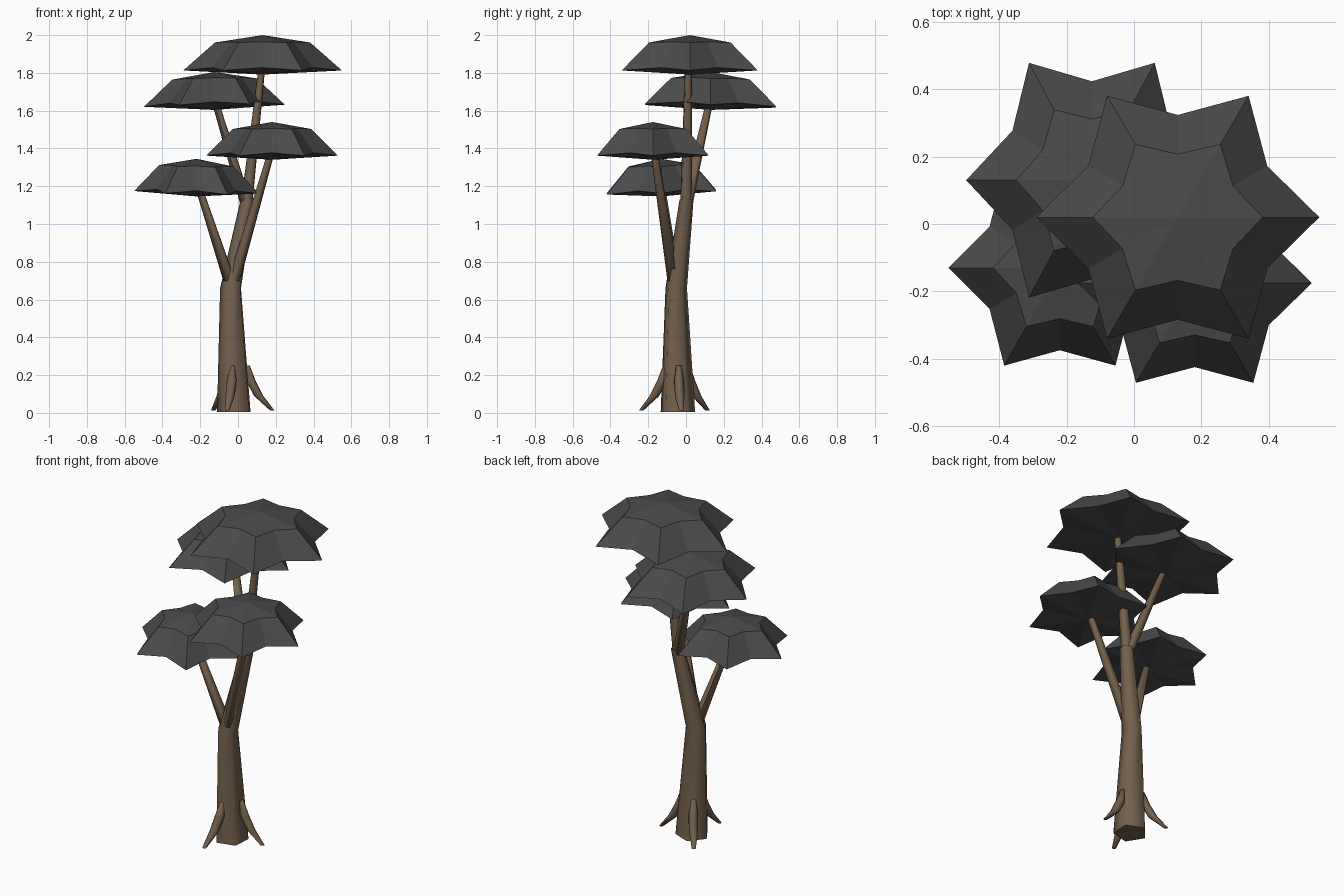
import bpy, bmesh, math
from mathutils import Vector

if "Cube" in bpy.data.objects:
    bpy.data.objects.remove(bpy.data.objects["Cube"])


def material(name, rgb):
    m = bpy.data.materials.new(name)
    m.diffuse_color = (*rgb, 1)
    m.use_nodes = True
    m.node_tree.nodes["Principled BSDF"].inputs["Base Color"].default_value = m.diffuse_color
    return m


BARK = material("brown_bark", (0.175, 0.118, 0.074))
LEAF = material("dark_grey_leaves", (0.07, 0.07, 0.07))


def finish(name, bm, mat, smooth):
    bmesh.ops.recalc_face_normals(bm, faces=bm.faces)
    me = bpy.data.meshes.new(name)
    bm.to_mesh(me)
    bm.free()
    me.materials.append(mat)
    ob = bpy.data.objects.new(name, me)
    bpy.context.collection.objects.link(ob)
    if smooth:
        bpy.ops.object.select_all(action='DESELECT')
        ob.select_set(True)
        bpy.context.view_layer.objects.active = ob
        bpy.ops.object.shade_smooth_by_angle(angle=math.radians(75))


def bridge(bm, a, b):
    n = len(a)
    for i in range(n):
        bm.faces.new((a[i], a[(i + 1) % n], b[(i + 1) % n], b[i]))


def limb(name, path, sides=5, turn=-40):
    """Tapered tube through (x, y, z, radius) points, with horizontal rings."""
    bm = bmesh.new()
    rings = []
    for x, y, z, r in path:
        ring = []
        for i in range(sides):
            a = math.radians(turn) + i * math.tau / sides
            ring.append(bm.verts.new((x + r * math.cos(a), y + r * math.sin(a), z)))
        rings.append(ring)
    for a, b in zip(rings, rings[1:]):
        bridge(bm, a, b)
    bm.faces.new(rings[0])
    bm.faces.new(rings[-1])
    finish(name, bm, BARK, True)


def canopy(name, centre, rx, ry, apex, rim, tilt=(0, 0)):
    """Six-pointed star dome: apex, shoulder ring, rim ring, shallow underside."""
    bm = bmesh.new()
    cx, cy = centre
    h = apex - rim

    def ring(tip, valley, z_tip, z_valley):
        out = []
        for i in range(12):
            a = i * math.tau / 12
            k, z = (tip, z_tip) if i % 2 == 0 else (valley, z_valley)
            dx, dy = rx * k * math.cos(a), ry * k * math.sin(a)
            out.append(bm.verts.new((cx + dx, cy + dy, z + tilt[0] * dx + tilt[1] * dy)))
        return out

    shoulder = ring(0.6, 0.45, apex - 0.21 * h, apex - 0.19 * h)
    edge = ring(1.0, 0.73, rim, rim + 0.015)
    bridge(bm, shoulder, edge)
    top = bm.verts.new((cx, cy, apex))
    low = bm.verts.new((cx, cy, rim - 0.022))
    for i in range(12):
        j = (i + 1) % 12
        bm.faces.new((top, shoulder[i], shoulder[j]))
        bm.faces.new((low, edge[j], edge[i]))
    finish(name, bm, LEAF, False)


# Trunk
limb("trunk", [(-0.015, -0.045, 0.005, 0.096), (-0.035, -0.053, 0.66, 0.06),
               (0.053, 0.002, 1.13, 0.039)])

# Branches, each ending inside its canopy
limb("top_branch", [(0.045, 0.0, 1.08, 0.034), (0.128, 0.012, 1.83, 0.019)])
limb("back_left_branch", [(0.05, 0.0, 1.09, 0.034), (-0.12, 0.125, 1.65, 0.02)])
limb("front_right_branch", [(-0.03, -0.06, 0.66, 0.036), (0.18, -0.17, 1.39, 0.02)])
limb("left_branch", [(-0.03, -0.055, 0.66, 0.036), (-0.205, -0.13, 1.19, 0.021)])

# Roots flaring out of the trunk base
BASE = Vector((-0.015, -0.045))
for i, tip in enumerate([(0.19, -0.025), (-0.125, 0.105), (-0.055, -0.225)]):
    d = (Vector(tip) - BASE).normalized()
    pts = []
    for dist, z, r in [(0.065, 0.25, 0.014), (0.083, 0.17, 0.027),
                       (0.125, 0.09, 0.026), (0.198, 0.012, 0.012)]:
        p = BASE + d * dist
        pts.append((p.x, p.y, z, r))
    limb("root_%d" % (i + 1), pts, sides=6)

# Leaf canopies
canopy("top_canopy", (0.13, 0.02), 0.42, 0.416, 2.0, 1.813)
canopy("back_left_canopy", (-0.125, 0.13), 0.373, 0.402, 1.805, 1.626, (0.015, -0.02))
canopy("front_right_canopy", (0.18, -0.175), 0.348, 0.342, 1.54, 1.362)
canopy("left_canopy", (-0.22, -0.13), 0.33, 0.335, 1.345, 1.168, (-0.02, 0.03))
